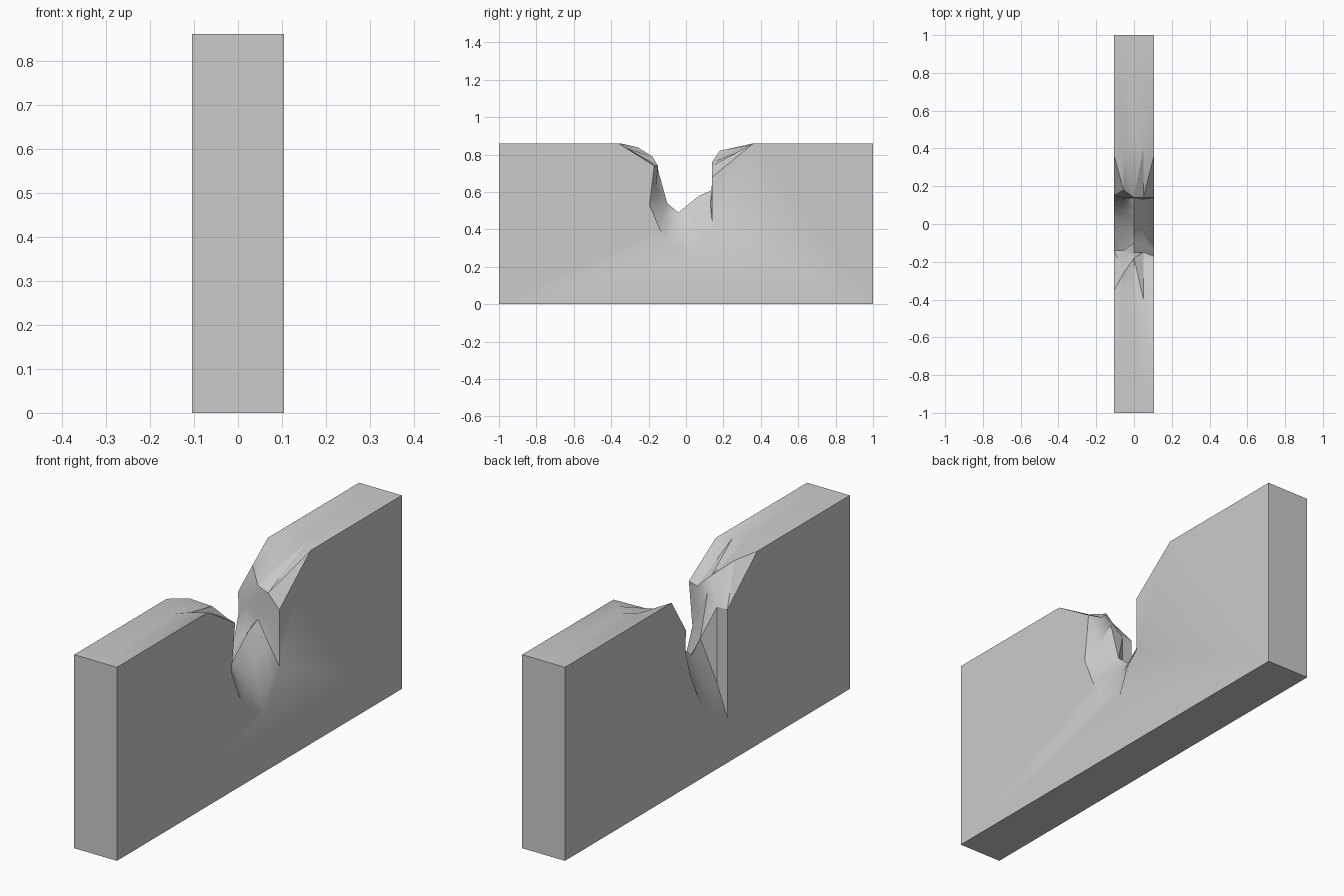
import bpy, bmesh, math

if "Cube" in bpy.data.objects:
    bpy.data.objects.remove(bpy.data.objects["Cube"])

HEIGHT = 0.86

# Breach outlines (y, z) at five slices through the wall thickness
slices = {
    -0.105: [(-.35, .86), (-.14, .68), (-.14, .5), (-.14, .2), (-.03, .24), (.03, .31),
             (.07, .38), (.12, .49), (.155, .61), (.15, .7), (.36, .86)],
    -0.055: [(-.36, .86), (-.26, .84), (-.14, .68), (-.14, .34), (-.04, .36), (.03, .43),
             (.07, .47), (.13, .54), (.14, .66), (.18, .82), (.4, .86)],
    0.0: [(-.45, .86), (-.18, .79), (-.15, .72), (-.10, .54), (-.04, .49), (.02, .54),
          (.07, .58), (.14, .61), (.14, .68), (.14, .76), (.45, .86)],
    0.05: [(-.4, .86), (-.15, .74), (-.16, .62), (-.12, .47), (-.07, .43), (-.01, .42),
           (.05, .46), (.13, .54), (.14, .62), (.14, .74), (.4, .86)],
    0.105: [(-.36, .86), (-.17, .74), (-.195, .53), (-.14, .40), (-.09, .33), (-.03, .295),
            (.03, .26), (.08, .38), (.14, .43), (.14, .68), (.36, .86)],
}

bm = bmesh.new()

# Complete every slice to a closed wall outline
rings = []
for x, cut in slices.items():
    outline = [(-1, 0), (-1, HEIGHT)] + cut + [(1, HEIGHT), (1, 0)]
    rings.append([bm.verts.new((x, y, z)) for y, z in outline])

# Skin between neighbouring slices
skin = []
for a, b in zip(rings, rings[1:]):
    n = len(a)
    for i in range(n):
        j = (i + 1) % n
        skin.append(bm.faces.new((a[i], a[j], b[j], b[i])))
bmesh.ops.triangulate(bm, faces=skin)

# Flat wall sides
bm.faces.new(rings[0])
bm.faces.new(rings[-1][::-1])
bmesh.ops.recalc_face_normals(bm, faces=bm.faces[:])

mesh = bpy.data.meshes.new("broken_wall")
bm.to_mesh(mesh)
bm.free()
wall = bpy.data.objects.new("broken_wall", mesh)
bpy.context.collection.objects.link(wall)

# Soft rubble slopes, crisp wall edges
bpy.context.view_layer.objects.active = wall
wall.select_set(True)
bpy.ops.object.shade_smooth_by_angle(angle=math.radians(35))
